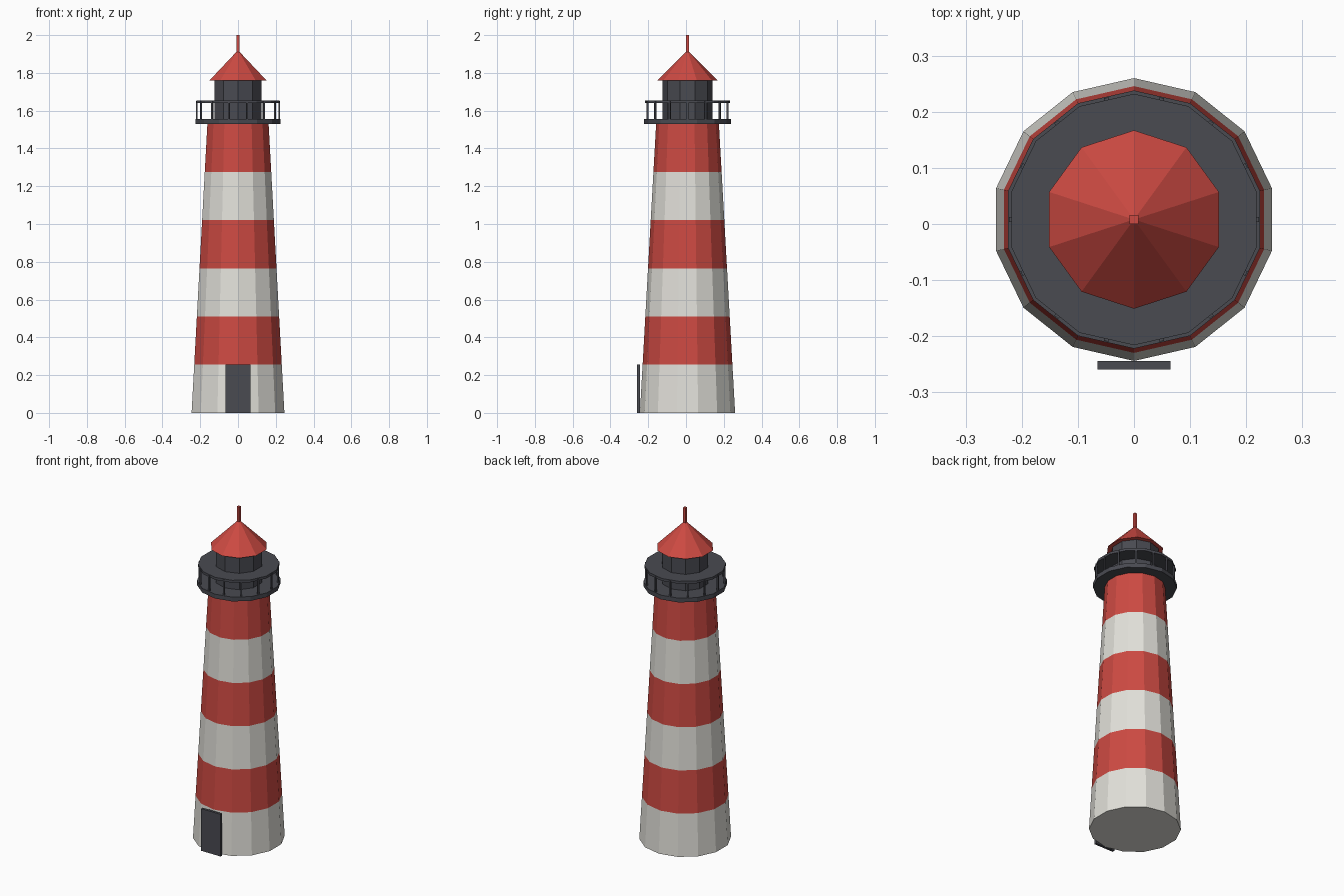
import bpy, bmesh, math

cube = bpy.data.objects.get("Cube")
if cube:
    bpy.data.objects.remove(cube, do_unlink=True)

CY = 0.008       # tower axis sits slightly back, as the door adds depth in front
SIDES = 14
BAND = 0.255


def material(name, rgb):
    m = bpy.data.materials.new(name)
    m.use_nodes = True
    m.diffuse_color = (*rgb, 1)
    m.node_tree.nodes["Principled BSDF"].inputs["Base Color"].default_value = (*rgb, 1)
    return m


white = material("warm white", (0.76, 0.75, 0.70))
red = material("brick red", (0.61, 0.068, 0.055))
dark = material("charcoal", (0.067, 0.069, 0.083))


def finish(name, bm, mats):
    bmesh.ops.recalc_face_normals(bm, faces=bm.faces[:])
    mesh = bpy.data.meshes.new(name)
    bm.to_mesh(mesh)
    bm.free()
    for m in mats:
        mesh.materials.append(m)
    ob = bpy.data.objects.new(name, mesh)
    bpy.context.collection.objects.link(ob)
    return ob


def lathe(name, sides, profile, mats):
    """Faceted solid from (radius, z) rings; side bands cycle through mats."""
    bm = bmesh.new()
    rings = []
    for r, z in profile:
        angles = [math.pi / 2 + math.tau * k / sides for k in range(sides)]
        rings.append([bm.verts.new((r * math.cos(a), CY + r * math.sin(a), z)) for a in angles])
    for i, (lo, hi) in enumerate(zip(rings, rings[1:])):
        for k in range(sides):
            j = (k + 1) % sides
            bm.faces.new((lo[k], lo[j], hi[j], hi[k])).material_index = i % len(mats)
    bm.faces.new(rings[0])
    bm.faces.new(rings[-1]).material_index = (len(rings) - 2) % len(mats)
    return finish(name, bm, mats)


def box(name, center, size, mat, turn=0):
    bm = bmesh.new()
    bmesh.ops.create_cube(bm, size=1)
    bmesh.ops.scale(bm, vec=size, verts=bm.verts)
    ob = finish(name, bm, [mat])
    ob.location = center
    ob.rotation_euler.z = turn
    return ob


# Striped tapering tower
lathe("tower", SIDES, [(0.252 - 0.0143 * i, BAND * i) for i in range(7)], [white, red])

# Door slab
box("door", (0, -0.252, BAND / 2), (0.13, 0.015, BAND), dark)

# Gallery deck, cover disc and posts
lathe("gallery_deck", SIDES, [(0.23, 1.53), (0.23, 1.556)], [dark])
lathe("gallery_rail", SIDES, [(0.224, 1.64), (0.224, 1.655)], [dark])
for k in range(SIDES):
    a = math.tau * k / SIDES
    box(f"gallery_post_{k + 1}", (0.218 * math.cos(a), CY + 0.218 * math.sin(a), 1.6),
        (0.009, 0.009, 0.1), dark, a)

# Lantern room, roof and spire
lathe("lantern_room", 10, [(0.132, 1.55), (0.132, 1.762)], [dark])
lathe("roof", 10, [(0.159, 1.76), (0.002, 1.918)], [red])
box("spire", (0, CY, 1.95), (0.016, 0.016, 0.1), red)
